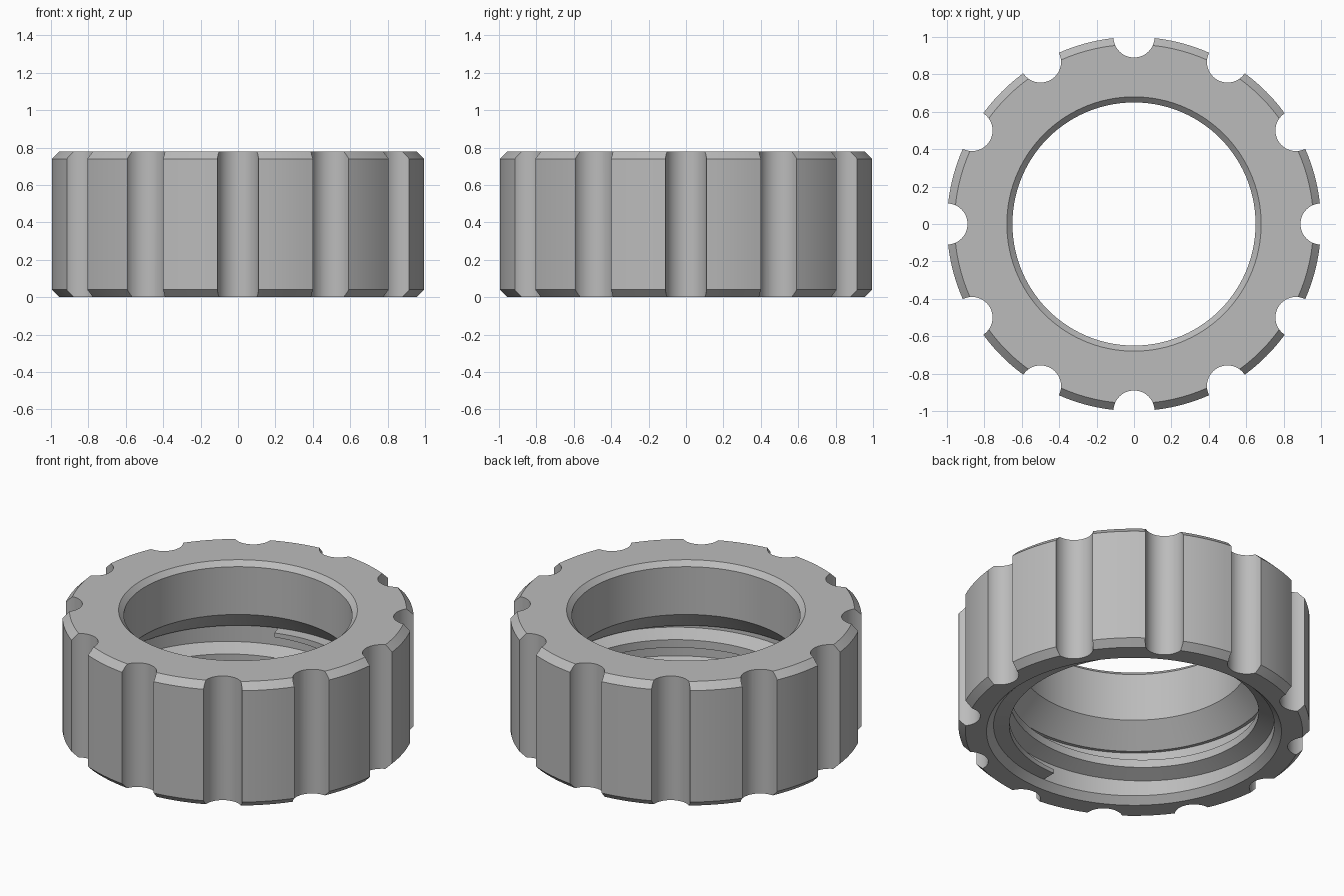
import bpy, bmesh, math

cube = bpy.data.objects.get("Cube")
if cube:
    bpy.data.objects.remove(cube, do_unlink=True)

HEIGHT, NOTCHES, SEGMENTS = 0.78, 12, 120
PITCH, THREAD_LOW, THREAD_HIGH = 0.18, 0.04, 0.32

grey = bpy.data.materials.new("plain_grey")
grey.use_nodes = True
colour = (0.5, 0.5, 0.5, 1)
grey.diffuse_color = colour
grey.node_tree.nodes["Principled BSDF"].inputs["Base Color"].default_value = colour


def finish(name, bm):
    """Turn a bmesh into a named grey object."""
    bmesh.ops.recalc_face_normals(bm, faces=bm.faces)
    mesh = bpy.data.meshes.new(name)
    bm.to_mesh(mesh)
    bm.free()
    mesh.materials.append(grey)
    obj = bpy.data.objects.new(name, mesh)
    bpy.context.collection.objects.link(obj)
    return obj


def smooth(obj):
    bpy.ops.object.select_all(action="DESELECT")
    obj.select_set(True)
    bpy.context.view_layer.objects.active = obj
    bpy.ops.object.shade_smooth_by_angle(angle=math.radians(25))


def sweep(bm, rings, closed):
    """Bridge a row of equal cross-sections with quads."""
    rows = [[bm.verts.new(p) for p in ring] for ring in rings]
    count = len(rows[0])
    pairs = list(zip(rows, rows[1:]))
    if closed:
        pairs.append((rows[-1], rows[0]))
    else:
        bm.faces.new(rows[0])
        bm.faces.new(rows[-1])
    for a, b in pairs:
        for i in range(count):
            j = (i + 1) % count
            bm.faces.new((a[i], a[j], b[j], b[i]))


def polar(r, angle, z):
    return (r * math.cos(angle), r * math.sin(angle), z)


# Ring body: chamfered outside, stepped bore inside
profile = [
    (0.84, 0), (0.96, 0), (1, 0.04), (1, HEIGHT - 0.04), (0.96, HEIGHT),
    (0.68, HEIGHT), (0.65, 0.75), (0.65, 0.45), (0.78, 0.32), (0.8, 0.32),
    (0.8, 0.04),
]
bm = bmesh.new()
angles = [math.tau * i / SEGMENTS for i in range(SEGMENTS)]
sweep(bm, [[polar(r, a, z) for r, z in profile] for a in angles], True)
ring = finish("ring_body", bm)

# Grip notches cut round the rim
bm = bmesh.new()
for i in range(NOTCHES):
    made = bmesh.ops.create_cone(bm, cap_ends=True, segments=48,
                                 radius1=0.11, radius2=0.11, depth=2)
    spot = polar(1, math.tau * i / NOTCHES, HEIGHT / 2)
    bmesh.ops.translate(bm, verts=made["verts"], vec=spot)
cutter = finish("notch_cutter", bm)
cutter.hide_render = True
cut = ring.modifiers.new("notches", "BOOLEAN")
cut.operation, cut.solver, cut.object = "DIFFERENCE", "EXACT", cutter
bpy.context.view_layer.objects.active = ring
ring.select_set(True)
bpy.ops.object.modifier_apply(modifier=cut.name)
bpy.data.objects.remove(cutter, do_unlink=True)
smooth(ring)

# Internal screw thread: helical ridge trimmed flat at both ends
section = [(0.82, -0.07), (0.71, -0.025), (0.71, 0.025), (0.82, 0.07)]
rings = []
turns = (THREAD_HIGH - THREAD_LOW) / PITCH
steps = int(turns * SEGMENTS)
for i in range(steps + 1):
    angle = math.tau * i / SEGMENTS - math.pi / 2
    centre = THREAD_LOW + PITCH * i / SEGMENTS
    rings.append([polar(r, angle, min(max(centre + dz, THREAD_LOW), THREAD_HIGH))
                  for r, dz in section])
bm = bmesh.new()
sweep(bm, rings, False)
smooth(finish("inner_thread", bm))
